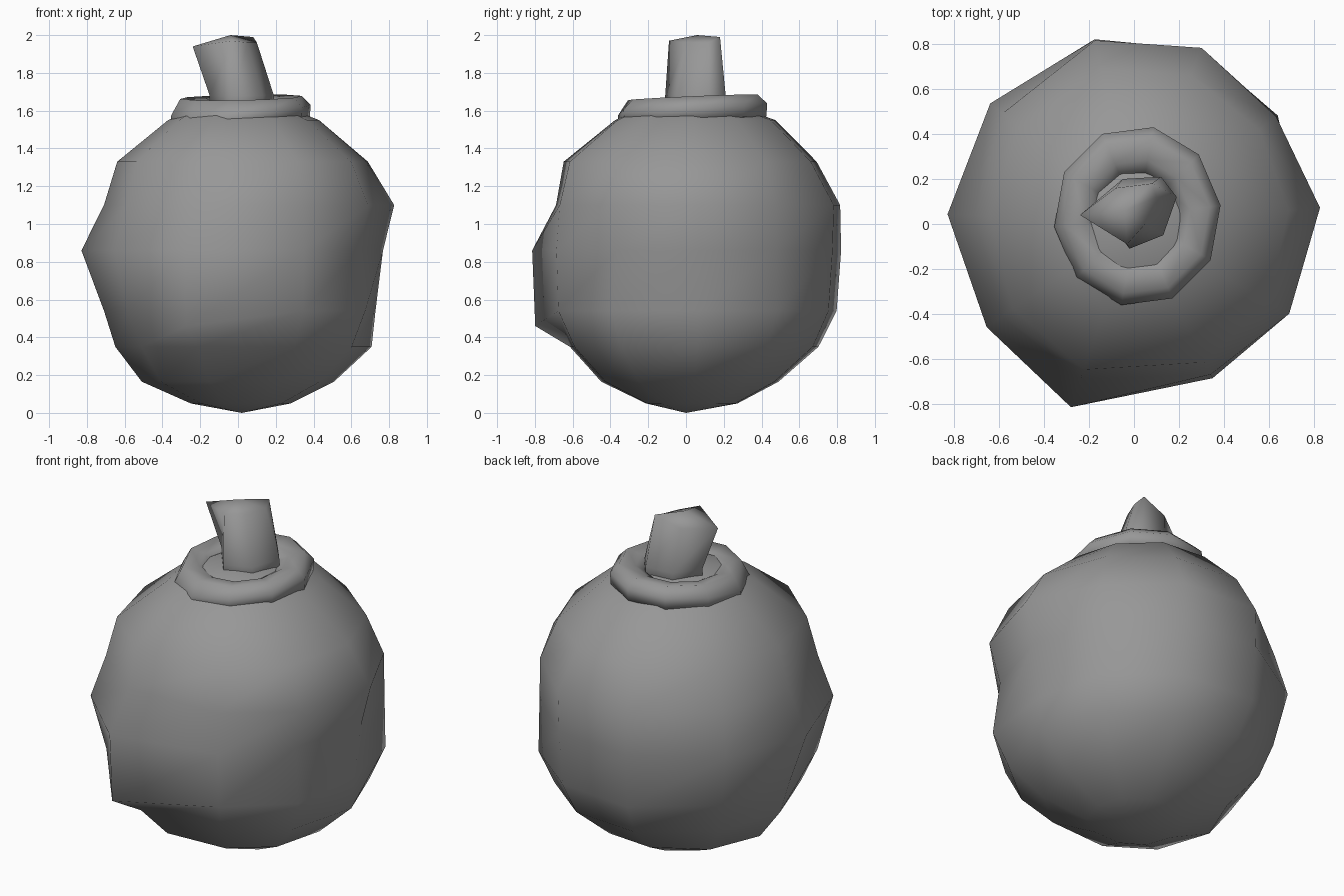
import bpy
from math import sin, cos, radians, pi

if "Cube" in bpy.data.objects:
    bpy.data.objects.remove(bpy.data.objects["Cube"])

grey = bpy.data.materials.new("dark_grey")
grey.diffuse_color = (0.31, 0.31, 0.31, 1)
grey.use_nodes = True
grey.node_tree.nodes["Principled BSDF"].inputs["Base Color"].default_value = grey.diffuse_color


def make_object(name, verts, faces, angle):
    mesh = bpy.data.meshes.new(name)
    mesh.from_pydata(verts, [], faces)
    mesh.update()
    mesh.materials.append(grey)
    ob = bpy.data.objects.new(name, mesh)
    bpy.context.collection.objects.link(ob)
    bpy.ops.object.select_all(action='DESELECT')
    ob.select_set(True)
    bpy.context.view_layer.objects.active = ob
    bpy.ops.object.shade_smooth_by_angle(angle=radians(angle))
    return ob


def bridge(rings, n, closed=False):
    """Quads joining successive rings of n vertices."""
    faces = []
    for r in range(rings if closed else rings - 1):
        s = (r + 1) % rings
        for i in range(n):
            j = (i + 1) % n
            faces.append((r * n + i, r * n + j, s * n + j, s * n + i))
    return faces


# Lumpy hand-cut body: z, then radius towards +x, +y, -x, -y
profile = [
    (0.05, 0.28, 0.28, 0.25, 0.22),
    (0.165, 0.51, 0.50, 0.51, 0.47),
    (0.35, 0.71, 0.72, 0.65, 0.65),
    (0.54, 0.73, 0.82, 0.71, 0.86),
    (0.86, 0.77, 0.84, 0.83, 0.865),
    (1.10, 0.83, 0.84, 0.71, 0.73),
    (1.33, 0.69, 0.71, 0.64, 0.69),
    (1.55, 0.43, 0.49, 0.37, 0.40),
    (1.64, 0.20, 0.22, 0.18, 0.20),
]
# Single dents and bumps: (ring, side) -> radius factor
lumps = {(3, 8): 0.91, (4, 8): 0.91, (4, 9): 0.93, (3, 9): 1.02, (5, 9): 0.99,
         (2, 6): 0.96, (3, 6): 0.94, (4, 6): 0.95,
         (3, 1): 1.05, (4, 1): 1.0, (5, 1): 0.95}
angles = [radians(a) for a in (5, 37, 69, 102, 140, 177, 215, 251, 297, 330)]
n = len(angles)
verts = []
for k, (z, px, py, nx, ny) in enumerate(profile):
    for i, a in enumerate(angles):
        c, s = cos(a), sin(a)
        r = (px if c > 0 else nx) * c * c + (py if s > 0 else ny) * s * s
        r *= lumps.get((k, i), 1)
        verts.append((r * c, r * s, z - (0.08 if (k, i) == (3, 7) else 0)))
faces = bridge(len(profile), n)
bottom, top = len(verts), len(verts) + 1
verts += [(0.02, 0, 0), (0, 0, 1.66)]
last = (len(profile) - 1) * n
for i in range(n):
    j = (i + 1) % n
    faces += [(bottom, j, i), (last + i, last + j, top)]
make_object("body", verts, faces, 180)

# Uneven collar, sagging at the front left
section = [(0.375, 1.55), (0.38, 1.62), (0.33, 1.67), (0.24, 1.655),
           (0.16, 1.61), (0.22, 1.52)]
m = 10
verts = []
for k, (r, z) in enumerate(section):
    for i in range(m):
        a = 2 * pi * i / m + 0.12
        x, y = r * cos(a), r * sin(a)
        sag = 0.05 * max(0, cos(a - radians(217))) ** 2 if k in (0, 1) else 0
        verts.append((0.015 + 0.98 * x, 0.035 + 1.06 * y,
                      z + 0.02 * x + 0.045 * y - sag))
make_object("collar", verts, bridge(len(section), m, True), 180)

# Leaning, slightly twisted stub with a ridged tip
base = [(-0.15, 0.06), (-0.02, -0.11), (0.13, -0.05),
        (0.19, 0.12), (0.12, 0.21), (-0.05, 0.20)]
tip = [(-0.24, 0.04, 1.94), (-0.03, -0.09, 1.97), (0.05, 0.0, 1.96),
       (0.10, 0.12, 1.96), (0.08, 0.18, 1.99), (-0.08, 0.16, 1.94)]
verts = [(x, y, 1.56) for x, y in base]
verts += [(x, y, 1.68) for x, y in base] + tip + [(-0.04, 0.06, 2.0)]
faces = bridge(3, 6) + [tuple(reversed(range(6)))]
faces += [(12 + i, 12 + (i + 1) % 6, 18) for i in range(6)]
make_object("stem", verts, faces, 180)
